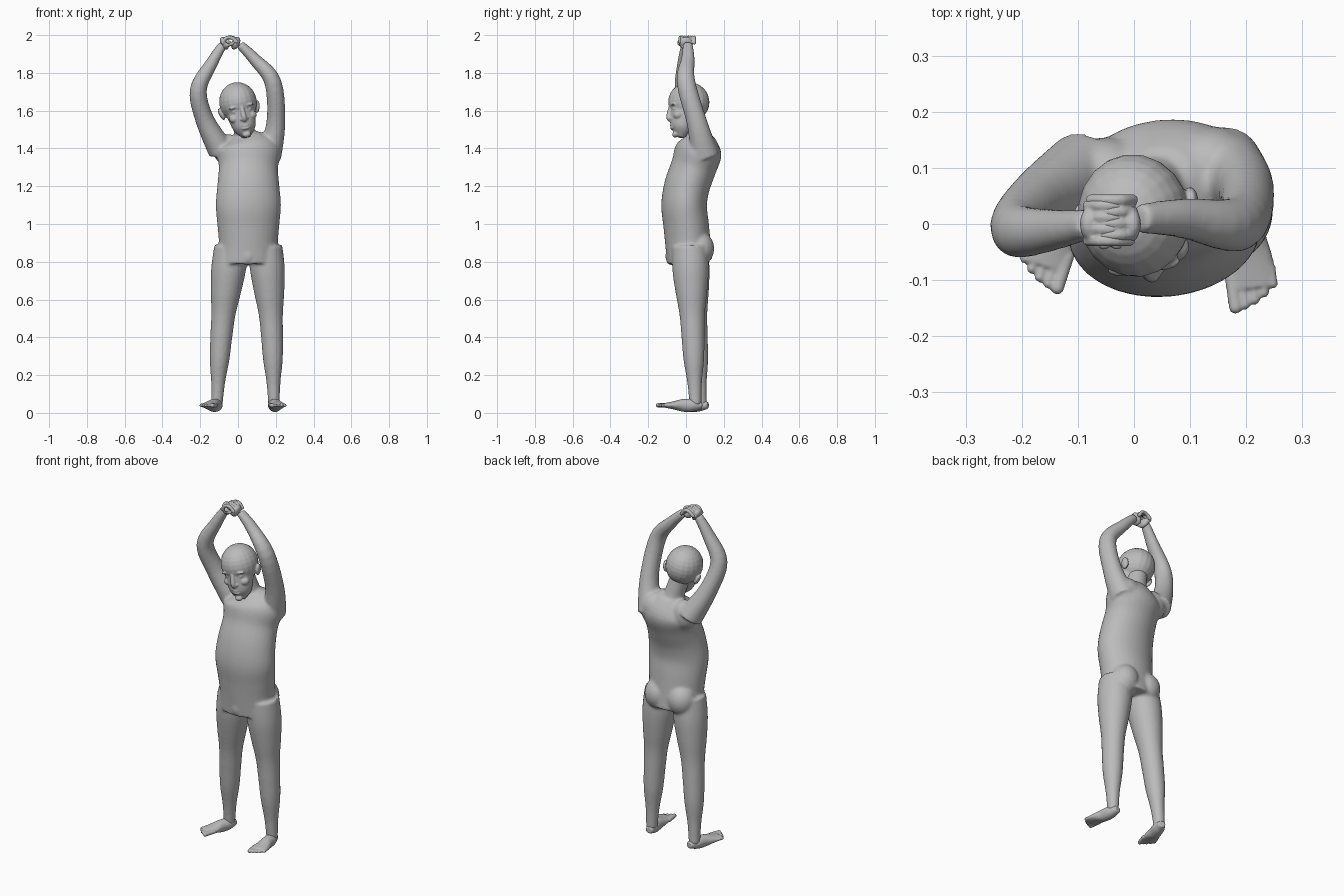
import bpy
import bmesh
from math import cos, sin, pi, radians
from mathutils import Vector, Matrix

default_cube = bpy.data.objects.get("Cube")
if default_cube:
    bpy.data.objects.remove(default_cube, do_unlink=True)

UP = Vector((0, 0, 1))
BACK = Vector((0, 1, 0))
SIDES = {"right": -1, "left": 1}

grey = (0.5, 0.5, 0.5, 1)
skin = bpy.data.materials.new("plain grey")
skin.use_nodes = True
skin.diffuse_color = grey
skin.node_tree.nodes["Principled BSDF"].inputs["Base Color"].default_value = grey


def smooth_rows(rows, steps=5):
    """Insert smoothly curving rows between the given ones."""
    padded = [rows[0], *rows, rows[-1]]
    result = []
    for before, start, end, after in zip(padded, padded[1:], padded[2:], padded[3:]):
        leave, arrive = (end - before) / 2, (after - start) / 2
        for step in range(steps):
            t = step / steps
            ease = t * t * (3 - 2 * t)
            result.append(start.lerp(end, ease) + leave * (t * (1 - t) ** 2)
                          - arrive * (t * t * (1 - t)))
    return result + [rows[-1]]


def loft(bm, path, widths, depths, ref=BACK, sides=24):
    """Skin ellipses of the given half widths and half depths along a path."""
    rows = smooth_rows([Vector((*p, w, d)) for p, w, d in zip(path, widths, depths)])
    rings = []
    for i, row in enumerate(rows):
        ahead, behind = rows[min(i + 1, len(rows) - 1)], rows[max(i - 1, 0)]
        along = Vector((ahead - behind)[:3]).normalized()
        depth_axis = (ref - along * ref.dot(along)).normalized()
        width_axis = depth_axis.cross(along)
        center, half_width, half_depth = Vector(row[:3]), row[3], row[4]
        angles = [2 * pi * k / sides for k in range(sides)]
        rings.append([bm.verts.new(center + width_axis * half_width * cos(angle)
                                   + depth_axis * half_depth * sin(angle))
                      for angle in angles])
    for low, high in zip(rings, rings[1:]):
        for k in range(sides):
            bm.faces.new((low[k - 1], low[k], high[k], high[k - 1]))
    bm.faces.new(rings[0])
    bm.faces.new(rings[-1])


def ball(bm, center, radii, turn=0):
    """Ellipsoid, turned about the front-back axis by some degrees."""
    placement = (Matrix.Translation(center) @ Matrix.Rotation(radians(turn), 4, "Y")
                 @ Matrix.Diagonal((*radii, 1)))
    bmesh.ops.create_uvsphere(bm, u_segments=20, v_segments=14, radius=1, matrix=placement)


def digit(bm, points, radius, ref=UP):
    """Round-ended finger or toe."""
    radii = [radius] * len(points)
    loft(bm, points, radii, radii, ref, sides=10)
    for end in (points[0], points[-1]):
        ball(bm, end, (radius, radius, radius))


def finish(name, bm, voxel, smoothing, placement=Matrix.Identity(4)):
    """Fuse the overlapping forms into one smooth skin."""
    bmesh.ops.recalc_face_normals(bm, faces=bm.faces)
    bm.transform(placement)
    mesh = bpy.data.meshes.new(name)
    bm.to_mesh(mesh)
    bm.free()
    mesh.materials.append(skin)
    obj = bpy.data.objects.new(name, mesh)
    bpy.context.collection.objects.link(obj)
    remesh = obj.modifiers.new("fuse", "REMESH")
    remesh.mode = "VOXEL"
    remesh.voxel_size = voxel
    remesh.use_smooth_shade = True
    soften = obj.modifiers.new("soften", "SMOOTH")
    soften.iterations = smoothing


def add_leg(bm, hip, ankle, side):
    """Straight limb with a slight outward bow and a calf swelling."""
    radii = [.09, .092, .08, .064, .058, .052, .037, .03]
    path = []
    for i in range(len(radii)):
        t = i / (len(radii) - 1)
        bow = Vector((side * sin(pi * t) / 100, 0, 0))
        path.append(Vector(hip).lerp(Vector(ankle), t) + bow)
    loft(bm, path, radii, [r * 1.05 for r in radii])


def add_arm(bm, path):
    """Raised arm from shoulder over elbow to wrist."""
    radii = [.07, .05, .045, .033, .024]
    loft(bm, path, radii, [r * 1.1 for r in radii])


def make_foot(name, ankle, yaw, inner):
    """Foot pointing forward; inner is the side of the big toe."""
    bm = bmesh.new()
    widths = [.02, .033, .034, .042, .045]
    heights = [.018, .033, .034, .022, .012]
    path = [(0, .04 - .05 * i, .04) for i in range(len(widths))]
    loft(bm, path, widths, heights, ref=UP)
    for i in range(5):
        across = inner * (.036 - .018 * i)
        radius = .009 if i else .012
        tip = -.19 + .002 * i * i
        digit(bm, [(across, -.13, .04), (across, tip, .04)], radius)
    placement = Matrix.Translation(ankle) @ Matrix.Rotation(radians(yaw), 4, "Z")
    finish(name, bm, .004, 3, placement)


def make_hand(name, side, shift):
    """Clasped hand; fingers lace over the top, thumb crosses in front."""
    bm = bmesh.new()

    def spot(outward, y, z):
        return (side * outward - .042, y, z)

    ball(bm, spot(.03, 0, 1.957), (.021, .035, .036), side * 25)
    for i in range(4):
        y = .021 * i - .03 + shift
        arch = [(.04, 1.96), (.02, 1.985), (-.01, 1.985), (-.034, 1.965)]
        digit(bm, [spot(outward, y, z) for outward, z in arch], .01, ref=BACK)
    digit(bm, [spot(.034, -.015, 1.94), spot(-.012, -.036, 1.955 + shift)], .01)
    finish(name, bm, .004, 2)


# Torso: curved spine, narrower at the waist, closing at the neck
body = bmesh.new()
spine = [.02, .01, 0, -.01, .005, .04, .07]
torso_path = [(.055, y, .8 + i / 10) for i, y in enumerate(spine)]
torso_widths = [.165 - .008 * sin(pi * i / 2 - pi) * -1 for i in range(len(spine))]
torso_depths = [.12] * len(spine)
loft(body, torso_path + [(.04, .085, 1.48)], torso_widths + [.06], torso_depths + [.05],
     ref=Vector((-.1, 1, 0)), sides=32)
loft(body, [(.045, .08, 1.4), (.035, .06, 1.48), (.01, .035, 1.58)],
     [.075, .056, .054], [.065, .058, .06])

# Shoulder blades, buttocks and groin
ball(body, (.135, .105, 1.39), (.085, .07, .09))
ball(body, (-.05, .09, 1.39), (.08, .065, .085))
for side in SIDES.values():
    ball(body, (.052 + side * .075, .07, .87), (.08, .08, .09))
ball(body, (.052, -.07, .83), (.04, .04, .05))

# Limbs
add_leg(body, (-.035, .02, .88), (-.112, .08, .04), SIDES["right"])
add_leg(body, (.145, .02, .88), (.19, .05, .04), SIDES["left"])
add_arm(body, [(-.09, .09, 1.39), (-.175, .04, 1.55), (-.21, -.01, 1.71),
               (-.14, -.01, 1.85), (-.08, 0, 1.95)])
add_arm(body, [(.16, .1, 1.36), (.2, .06, 1.53), (.185, 0, 1.75),
               (.09, .01, 1.87), (.01, .01, 1.95)])
finish("body", body, .008, 6)

# Head: skull and jaw, modelled upright, then tilted and turned
head = bmesh.new()
ball(head, (0, 0, 0), (.1, .11, .106))
jaw_widths = [.02, .055, .07, .09]
loft(head, [(0, -.05, -.19), (0, -.042, -.15), (0, -.034, -.1), (0, -.01, 0)],
     jaw_widths, jaw_widths)
# Nose, lips and chin
loft(head, [(0, -.095, -.02), (0, -.109, -.08), (0, -.1, -.1)],
     [.01, .014, .012], [.012, .014, .01])
for drop in (.126, .14):
    ball(head, (0, -.09, -drop), (.023, .014, .008))
ball(head, (0, -.078, -.175), (.022, .016, .016))
for side in SIDES.values():
    # Nostril, brow, eye, cheek and ear
    ball(head, (side * .014, -.1, -.09), (.009, .011, .008))
    ball(head, (side * .038, -.09, -.02), (.03, .014, .008), side * 8)
    ball(head, (side * .037, -.08, -.045), (.017, .014, .008))
    ball(head, (side * .045, -.066, -.08), (.03, .026, .024))
    ball(head, (side * .098, .015, -.045), (.012, .022, .034), side * 15)
tilt = Matrix.Rotation(radians(8), 4, "Z") @ Matrix.Rotation(radians(-12), 4, "Y")
finish("head", head, .004, 3, Matrix.Translation((0, .015, 1.645)) @ tilt)

# Feet and clasped hands
make_foot("right_foot", (-.112, .078, 0), -18, 1)
make_foot("left_foot", (.19, .045, 0), 8, -1)
make_hand("right_hand", SIDES["right"], 0)
make_hand("left_hand", SIDES["left"], .01)
